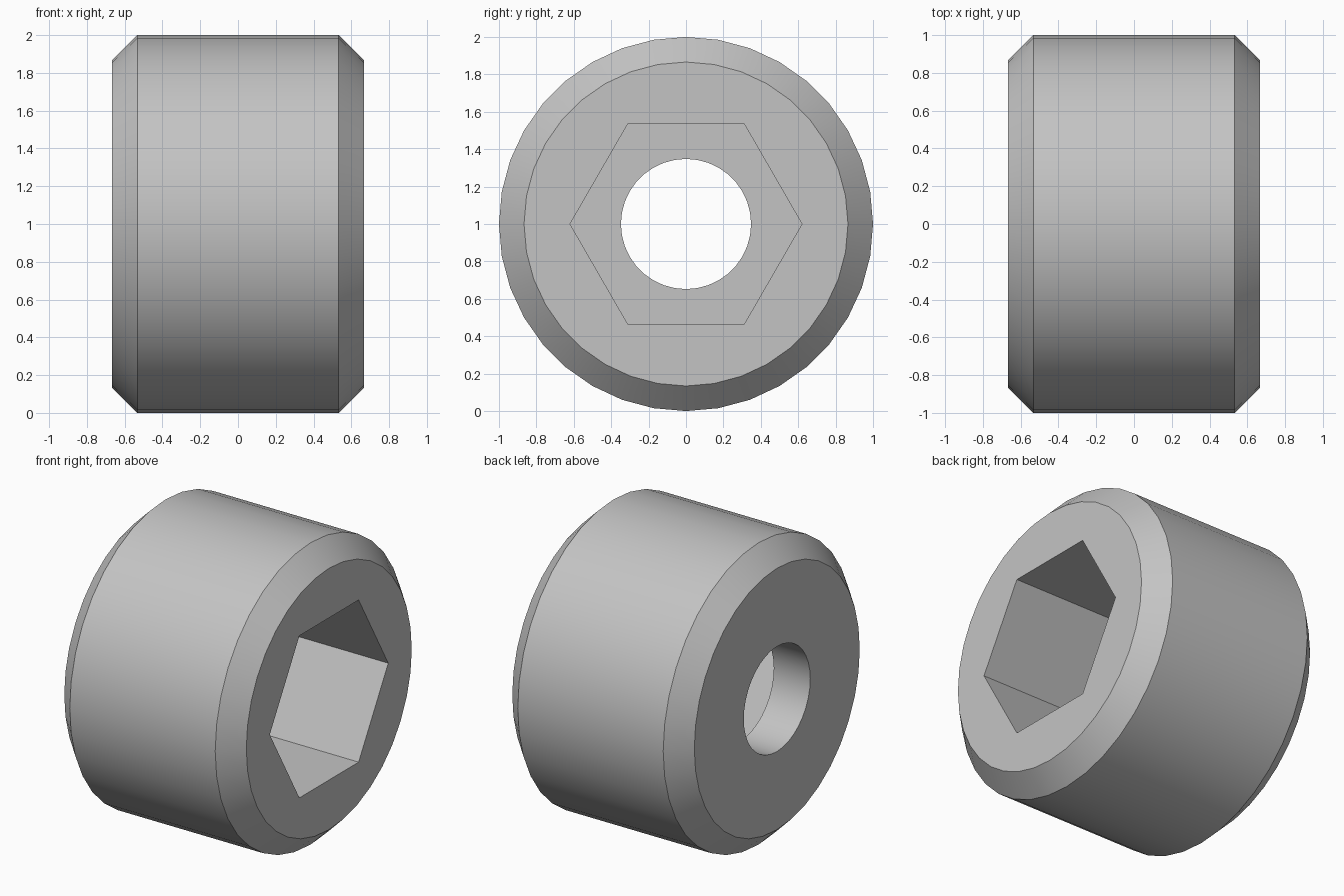
import bpy
import bmesh
from math import sin, cos, pi

cube = bpy.data.objects.get("Cube")
if cube:
    bpy.data.objects.remove(cube, do_unlink=True)

SEGMENTS = 36
HALF_LENGTH = 0.667
CHAMFER = 0.134
BORE_RADIUS = 0.348
HEX_FLAT = 0.537
HEX_FLOOR = -0.40


def round_radius(radius):
    return lambda angle: radius


def hex_radius(angle):
    # Distance to the hexagon's side, with corners on the y axis
    return HEX_FLAT / cos(angle % (pi / 3) - pi / 6)


# Closed profile along the axis: outer shell, hexagonal socket, round bore
outer, rim, bore = (round_radius(r) for r in (1.0, 1.0 - CHAMFER, BORE_RADIUS))
profile = [
    (-HALF_LENGTH, bore),
    (-HALF_LENGTH, rim),
    (-HALF_LENGTH + CHAMFER, outer),
    (HALF_LENGTH - CHAMFER, outer),
    (HALF_LENGTH, rim),
    (HALF_LENGTH, hex_radius),
    (HEX_FLOOR, hex_radius),
    (HEX_FLOOR, bore),
]

# Sweep the profile around the x axis
bm = bmesh.new()
rings = []
for x, radius in profile:
    ring = []
    for i in range(SEGMENTS):
        a = 2 * pi * i / SEGMENTS
        r = radius(a)
        ring.append(bm.verts.new((x, r * cos(a), 1 + r * sin(a))))
    rings.append(ring)

for ring, following in zip(rings, rings[1:] + rings[:1]):
    for i in range(SEGMENTS):
        j = (i + 1) % SEGMENTS
        bm.faces.new((ring[i], ring[j], following[j], following[i]))
bmesh.ops.recalc_face_normals(bm, faces=bm.faces)

mesh = bpy.data.meshes.new("socket_collar")
bm.to_mesh(mesh)
bm.free()
collar = bpy.data.objects.new("socket_collar", mesh)
bpy.context.collection.objects.link(collar)

# Plain grey metal
grey = bpy.data.materials.new("light_grey")
grey.use_nodes = True
colour = (0.55, 0.55, 0.55, 1)
grey.diffuse_color = colour
grey.node_tree.nodes["Principled BSDF"].inputs["Base Color"].default_value = colour
mesh.materials.append(grey)

# Smooth walls with crisp chamfers and hexagon corners
bpy.ops.object.select_all(action="DESELECT")
collar.select_set(True)
bpy.context.view_layer.objects.active = collar
bpy.ops.object.shade_smooth_by_angle(angle=pi / 6)
